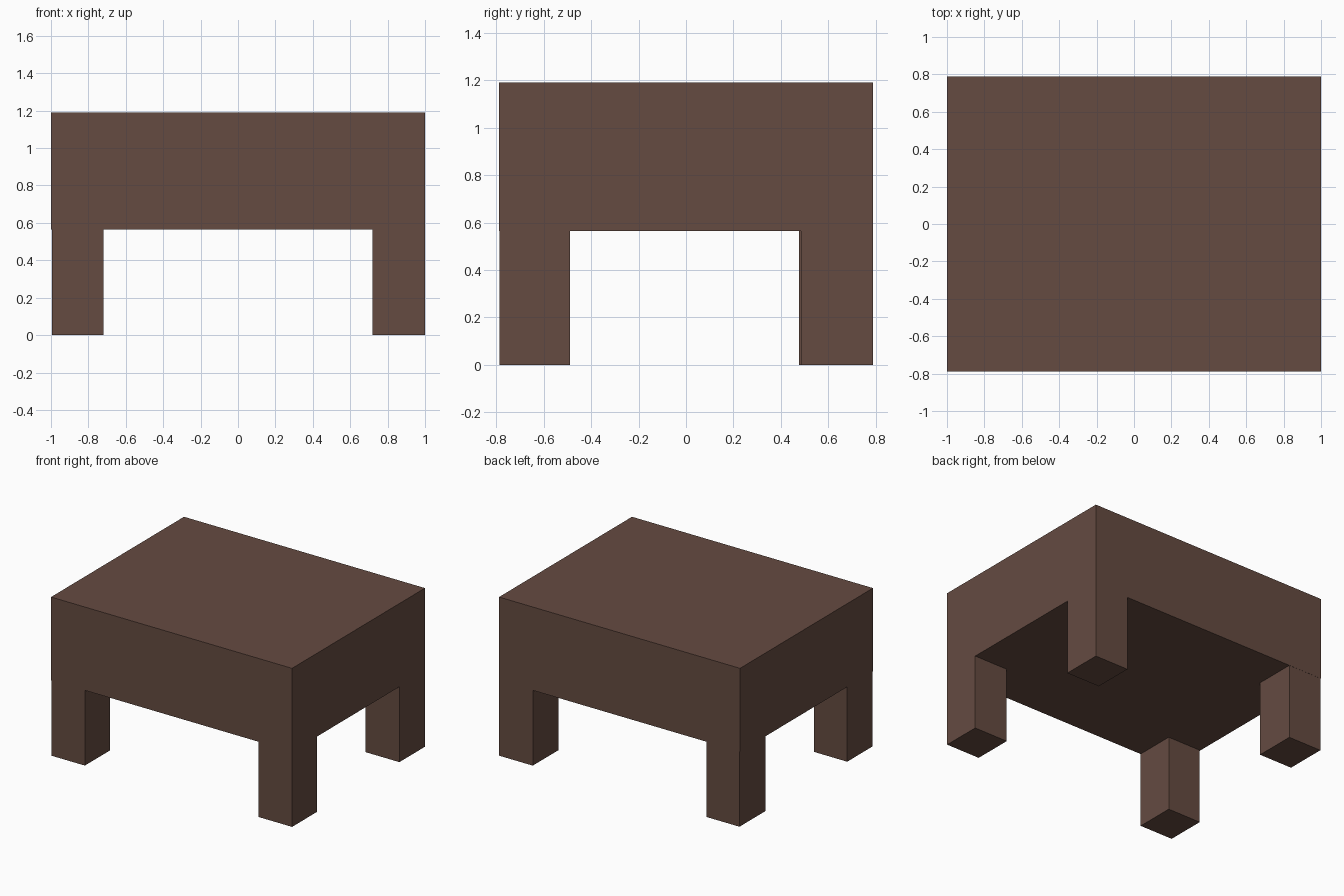
import bpy
import bmesh
from mathutils import Vector

if "Cube" in bpy.data.objects:
    bpy.data.objects.remove(bpy.data.objects["Cube"])

# One brown for the whole table
brown = bpy.data.materials.new("dark_brown_wood")
brown.diffuse_color = (0.13, 0.07, 0.053, 1.0)
brown.use_nodes = True
brown.node_tree.nodes["Principled BSDF"].inputs["Base Color"].default_value = brown.diffuse_color


def box(name, low, high):
    """Flat-shaded box between two opposite corners."""
    low, high = Vector(low), Vector(high)
    bm = bmesh.new()
    bmesh.ops.create_cube(bm, size=1.0)
    bmesh.ops.scale(bm, vec=high - low, verts=bm.verts)
    mesh = bpy.data.meshes.new(name)
    bm.to_mesh(mesh)
    bm.free()
    mesh.materials.append(brown)
    obj = bpy.data.objects.new(name, mesh)
    obj.location = (low + high) / 2
    bpy.context.collection.objects.link(obj)
    return obj


UNDERSIDE, TOP = 0.565, 1.19

# Thick slab top
box("table_top", (-1.0, -0.788, UNDERSIDE), (1.0, 0.788, TOP))

# Square corner legs: x range, y range
legs = {
    "front_left_leg": ((-0.995, -0.72), (-0.787, -0.49)),
    "front_right_leg": ((0.72, 1.0), (-0.787, -0.49)),
    "back_left_leg": ((-0.995, -0.72), (0.477, 0.787)),
    "back_right_leg": ((0.72, 1.0), (0.485, 0.788)),
}
for name, ((x0, x1), (y0, y1)) in legs.items():
    box(name, (x0, y0, 0.0), (x1, y1, UNDERSIDE))
